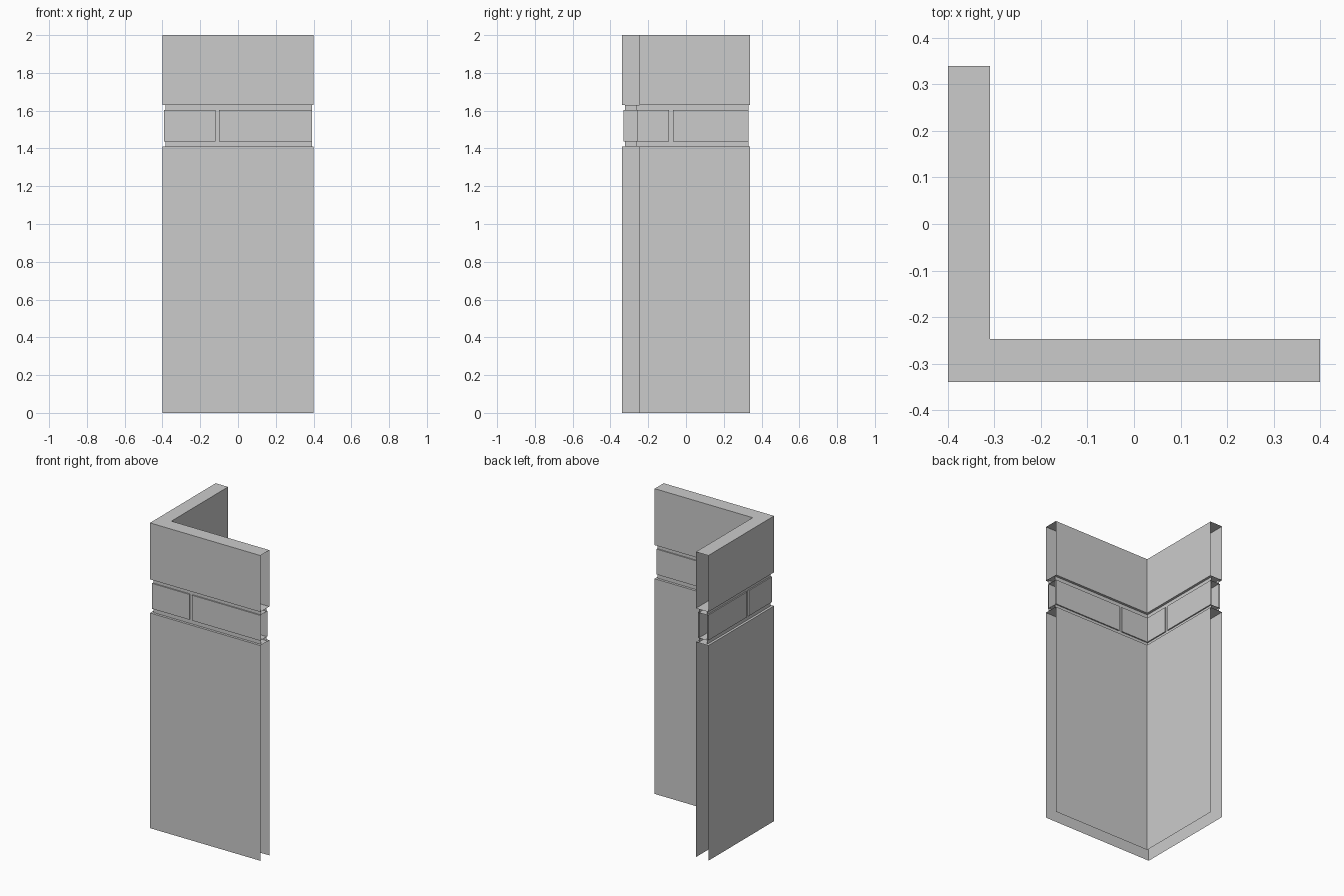
import bpy, bmesh

if "Cube" in bpy.data.objects:
    bpy.data.objects.remove(bpy.data.objects["Cube"])

# Footprint limits of the L-shaped wall corner
X0, X1, Y0, Y1 = -0.40, 0.40, -0.34, 0.34
XI, YI = -0.31, -0.247      # inner faces of the two arms


def extrude_outline(name, pts, z0, z1, open_sides=(), bottom=True, top=True):
    """Vertical walls around an outline, some sides or caps left open."""
    bm = bmesh.new()
    lo = [bm.verts.new((x, y, z0)) for x, y in pts]
    hi = [bm.verts.new((x, y, z1)) for x, y in pts]
    n = len(pts)
    for i in range(n):
        if i not in open_sides:
            j = (i + 1) % n
            bm.faces.new((lo[i], lo[j], hi[j], hi[i]))
    # caps as quads; an L outline is split along its mitre (points 1 and 4)
    parts = [(0, 1, 4, 5), (1, 2, 3, 4)] if n == 6 else [(0, 1, 2, 3)]
    for q in parts:
        if bottom:
            bm.faces.new([lo[i] for i in reversed(q)])
        if top:
            bm.faces.new([hi[i] for i in q])
    mesh = bpy.data.meshes.new(name)
    bm.to_mesh(mesh)
    bm.free()
    ob = bpy.data.objects.new(name, mesh)
    bpy.context.collection.objects.link(ob)
    return ob


def corner(d, x_end, y_end):
    """L outline, counter-clockwise, with faces set back by d."""
    return [(X0 + d, y_end), (X0 + d, Y0 + d), (x_end, Y0 + d),
            (x_end, YI - d), (XI - d, YI - d), (XI - d, y_end)]


ENDS = (2, 5)     # the open arm ends of an L outline
M, B = 0.016, 0.008   # set-back of mortar and of bricks

# Main hollow wall blocks
extrude_outline("lower_wall", corner(0, X1, Y1), 0, 1.41, ENDS, bottom=False)
extrude_outline("upper_wall", corner(0, X1, Y1), 1.63, 2.0, ENDS)

# Recessed mortar core between them
extrude_outline("mortar_band", corner(M, X1 - B, Y1 - B), 1.41, 1.63, ENDS,
                bottom=False, top=False)

# Course of bricks: one corner brick and one long brick per arm
Z0, Z1 = 1.437, 1.603
extrude_outline("corner_brick", corner(B, -0.12, -0.09), Z0, Z1)
extrude_outline("front_brick", [(-0.10, Y0 + B), (X1 - B, Y0 + B),
                (X1 - B, YI - B), (-0.10, YI - B)], Z0, Z1, (1,))
extrude_outline("side_brick", [(X0 + B, -0.07), (XI - B, -0.07),
                (XI - B, Y1 - B), (X0 + B, Y1 - B)], Z0, Z1, (2,))
